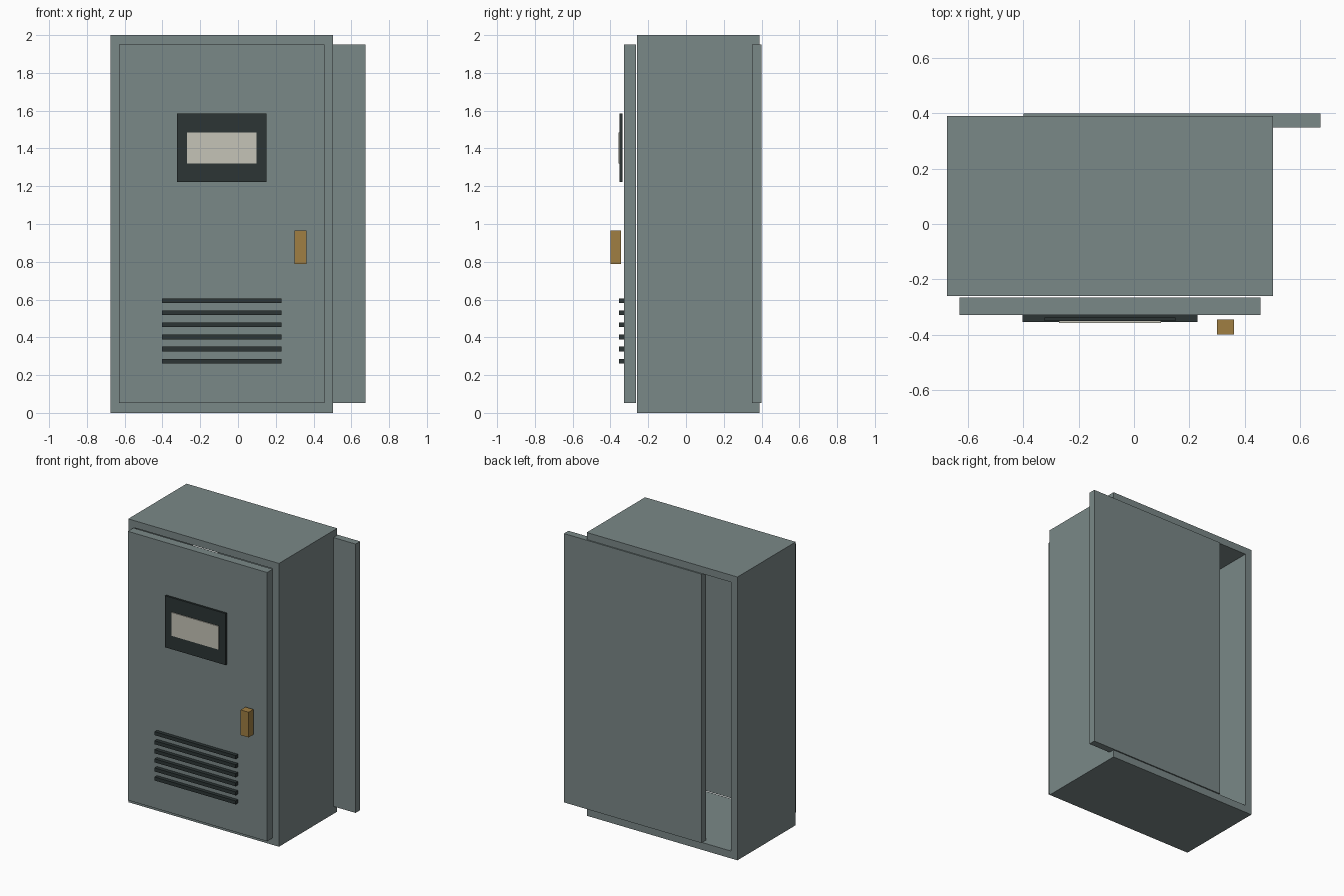
import bpy

if "Cube" in bpy.data.objects:
    bpy.data.objects.remove(bpy.data.objects["Cube"])


def material(name, rgb):
    m = bpy.data.materials.new(name)
    m.diffuse_color = (*rgb, 1.0)
    m.use_nodes = True
    m.node_tree.nodes["Principled BSDF"].inputs["Base Color"].default_value = m.diffuse_color
    return m


GREY = material("grey_green_steel", (0.195, 0.246, 0.244))
DARK = material("dark_trim", (0.025, 0.035, 0.035))
PALE = material("pale_display", (0.56, 0.55, 0.475))
BRASS = material("brass", (0.35, 0.21, 0.055))


def box(name, x, y, z, mat):
    """Axis-aligned box from (min, max) ranges."""
    ranges = (x, y, z)
    bpy.ops.mesh.primitive_cube_add(size=1, location=[(a + b) / 2 for a, b in ranges])
    ob = bpy.context.object
    ob.name = name
    for v in ob.data.vertices:
        for i, (a, b) in enumerate(ranges):
            v.co[i] *= b - a
    ob.data.materials.append(mat)
    return ob


LEFT, RIGHT = -0.675, 0.502
DEPTH = (-0.26, 0.39)
INNER = (0.052, 1.95)
WALL = 0.05

# Open cabinet shell
box("floor_plate", (LEFT, RIGHT), DEPTH, (0, 0.052), GREY)
box("roof_plate", (LEFT, RIGHT), DEPTH, (1.95, 2.0), GREY)
box("left_wall", (LEFT, LEFT + WALL), DEPTH, INNER, GREY)
box("right_wall", (RIGHT - WALL, RIGHT), DEPTH, INNER, GREY)

# Back panel slid sideways, leaving the rear partly open
box("back_panel", (-0.399, 0.674), (0.349, 0.399), INNER, GREY)

# Door standing just in front of the shell
box("door", (-0.63, 0.457), (-0.328, -0.266), INNER, GREY)

# Display and its frame
box("display_frame", (-0.324, 0.15), (-0.351, -0.337), (1.222, 1.586), DARK)
box("display_screen", (-0.27, 0.098), (-0.357, -0.350), (1.32, 1.485), PALE)

# Door handle
box("handle", (0.30, 0.362), (-0.399, -0.345), (0.787, 0.965), BRASS)

# Vent slats
for i in range(6):
    z = 0.274 + i * 0.064
    box(f"vent_slat_{i + 1}", (-0.403, 0.23), (-0.354, -0.327), (z - 0.0125, z + 0.0125), DARK)
